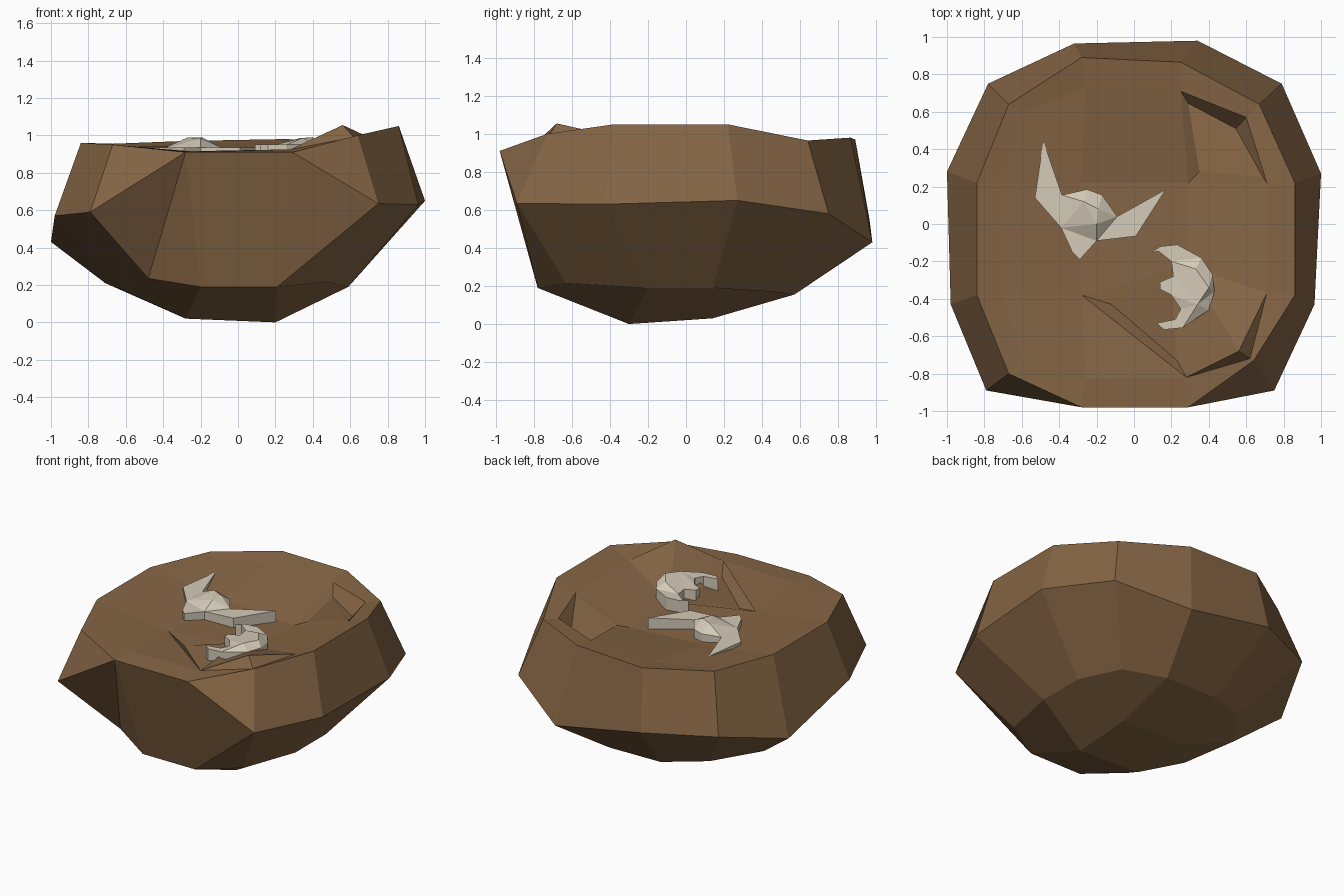
import bpy, bmesh
from mathutils import Vector
from mathutils.geometry import delaunay_2d_cdt

if "Cube" in bpy.data.objects:
    bpy.data.objects.remove(bpy.data.objects["Cube"])


def material(name, rgb):
    m = bpy.data.materials.new(name)
    m.diffuse_color = (*rgb, 1)
    m.use_nodes = True
    m.node_tree.nodes["Principled BSDF"].inputs["Base Color"].default_value = m.diffuse_color
    return m


def finish(bm, name, mat):
    bmesh.ops.remove_doubles(bm, verts=bm.verts, dist=0.0005)
    bmesh.ops.recalc_face_normals(bm, faces=bm.faces)
    me = bpy.data.meshes.new(name)
    bm.to_mesh(me)
    bm.free()
    me.materials.append(mat)
    ob = bpy.data.objects.new(name, me)
    bpy.context.collection.objects.link(ob)
    return ob


stone = material("brown stone", (0.235, 0.130, 0.058))
bone = material("pale bone", (0.66, 0.595, 0.48))

# Boulder rings, 12 points each, counter-clockwise from the front left
base = [(-.28, -.30, .02), (.20, -.30, 0), (.20, .14, .03), (-.28, .14, .035)]
lower = [(-.20, -.78, .19), (.21, -.78, .19), (.48, -.63, .215), (.59, -.20, .19),
         (.59, .14, .19), (.48, .45, .17), (.20, .57, .155), (-.20, .57, .16),
         (-.50, .45, .20), (-.71, .14, .21), (-.59, -.20, .16), (-.48, -.63, .235)]
waist = [(-.28, -.98, .91), (.29, -.98, .91), (.75, -.89, .635), (.965, -.43, .63),
         (1.0, .27, .65), (.79, .75, .58), (.34, .98, .43), (-.32, .965, .55),
         (-.78, .75, .56), (-1.0, .28, .43), (-.98, -.43, .57), (-.79, -.89, .59)]
rim = [(-.28, -.98, .91), (.29, -.98, .91), (.64, -.73, 1.0), (.86, -.38, 1.05),
       (.86, .22, 1.05), (.67, .64, .965), (.25, .865, .98), (-.28, .89, .97),
       (-.67, .64, .955), (-.84, .22, .96), (-.84, -.38, .96), (-.67, -.80, .95)]
shelf = [(-.26, -.83, .915), (.28, -.82, .925), (.62, -.72, .99), (.71, -.37, .985),
         (.71, .22, .985), (.60, .57, .965), (.25, .71, .955), (-.26, .725, .945),
         (-.60, .60, .94), (-.70, .22, .935), (-.70, -.38, .935), (-.60, -.73, .93)]
middle = [(-.28, -.38, .885), (.28, -.22, .865), (.29, .22, .85), (-.28, .22, .88)]

bm = bmesh.new()
rings = [[bm.verts.new(p) for p in r] for r in (base, lower, waist, rim, shelf, middle)]
b, lo, wa, ri, sh, mi = rings


def band(r, s):
    for i in range(12):
        j = (i + 1) % 12
        if r is wa and i == 0:          # front waist meets the rim here
            continue
        if r is lo and i in (1, 11):    # folded front facets
            bm.faces.new((r[i], r[j], s[j]))
            bm.faces.new((r[i], s[j], s[i]))
        else:
            bm.faces.new((r[i], r[j], s[j], s[i]))


def pit(edge, floor):
    f = [bm.verts.new(p) for p in floor]
    n = len(edge)
    for i in range(n):
        j = (i + 1) % n
        bm.faces.new((edge[i], edge[j], f[j], f[i]))
    bm.faces.new(f)


def cap(r, inner, chipped=False):
    bm.faces.new(inner)
    for k in range(4):
        side = (r[3*k], r[3*k+1], inner[(k+1) % 4], inner[k])
        corner = (r[3*k+1], r[3*k+2], r[(3*k+3) % 12], inner[(k+1) % 4])
        if chipped and k == 0:          # wedge chip and raised flake, front right
            bm.faces.new((side[0], side[1], side[3]))
            pit((side[1], side[2], side[3]),
                [(.23, -.73, .86), (.20, -.30, .90), (-.12, -.43, .845)])
            peak = bm.verts.new((.56, -.68, 1.055))
            for i in range(4):
                bm.faces.new((corner[i], corner[(i+1) % 4], peak))
        elif chipped and k == 1:        # tilted slab with a crack, back right
            bm.faces.new(side)
            pit(corner, [(.69, .25, .98), (.545, .51, .865),
                         (.29, .645, .89), (.35, .28, .87)])
        else:
            bm.faces.new(side)
            bm.faces.new(corner)


for a, c in ((lo, wa), (wa, ri), (ri, sh)):
    band(a, c)
cap(lo, b)
cap(sh, mi, True)
finish(bm, "boulder", stone)


# Fossil bones: an outline with a raised ridge, sunk into the stone
def fossil(name, outline, ridge, low):
    n = len(outline)
    pts = [Vector(p[:2]) for p in outline + ridge]
    hts = [low] * n + [p[2] for p in ridge]
    co, _, tris, orig, _, _ = delaunay_2d_cdt(
        pts, [(i, (i + 1) % n) for i in range(n)], [], 1, 1e-5)
    bm = bmesh.new()
    top = [bm.verts.new((c.x, c.y, hts[o[0]] if o else low)) for c, o in zip(co, orig)]
    bot = [bm.verts.new((c.x, c.y, .84)) for c in co]
    count = {}
    for t in tris:
        bm.faces.new([top[i] for i in t])
        bm.faces.new([bot[i] for i in reversed(t)])
        for i, j in zip(t, list(t[1:]) + [t[0]]):
            count.setdefault(frozenset((i, j)), []).append((i, j))
    for e in count.values():            # walls along the outline
        if len(e) == 1:
            i, j = e[0]
            bm.faces.new((top[j], top[i], bot[i], bot[j]))
    bmesh.ops.delete(bm, geom=[v for v in bm.verts if not v.link_faces], context='VERTS')
    finish(bm, name, bone)


fossil("forked_fossil",
       [(-.485, .445), (-.53, .14), (-.39, -.02), (-.33, -.15), (-.29, -.19), (-.20, -.09),
        (.01, -.065), (.17, .185), (-.09, .04), (-.17, .155), (-.25, .185), (-.385, .155)],
       [(-.27, .12, .988), (-.19, .08, .988), (-.20, 0, .983)], .935)
fossil("crescent_fossil",
       [(.09, -.155), (.14, -.12), (.23, -.11), (.36, -.18), (.42, -.27), (.43, -.36),
        (.40, -.46), (.26, -.555), (.16, -.565), (.12, -.53), (.22, -.51), (.25, -.455),
        (.20, -.38), (.14, -.35), (.14, -.31), (.21, -.28), (.20, -.20), (.13, -.145)],
       [(.33, -.24, .985), (.40, -.34, .99), (.34, -.43, .985)], .95)
